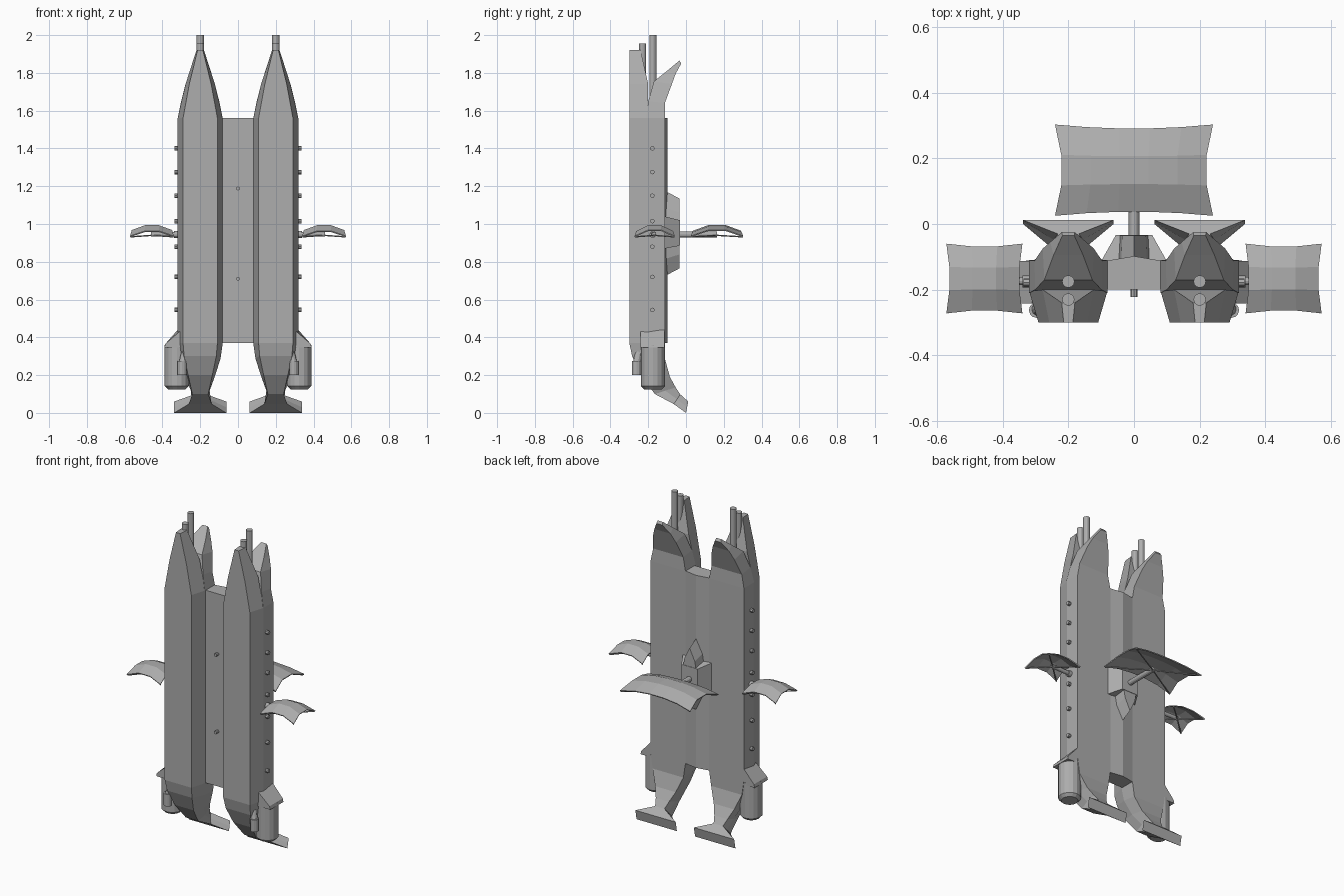
import bpy, bmesh, math
from mathutils import Vector

if "Cube" in bpy.data.objects:
    bpy.data.objects.remove(bpy.data.objects["Cube"])

grey = bpy.data.materials.new("hull_grey")
grey.diffuse_color = (0.42, 0.42, 0.42, 1)
grey.use_nodes = True
grey.node_tree.nodes["Principled BSDF"].inputs["Base Color"].default_value = grey.diffuse_color


def finish(name, bm, mirror=False):
    bmesh.ops.recalc_face_normals(bm, faces=bm.faces)
    me = bpy.data.meshes.new(name)
    bm.to_mesh(me)
    bm.free()
    me.materials.append(grey)
    ob = bpy.data.objects.new(name, me)
    bpy.context.collection.objects.link(ob)
    if mirror:
        ob.modifiers.new("mirror", 'MIRROR').use_axis[0] = True
    return ob


def loft(name, rings, mirror=False):
    """Skin a list of equal-length rings and cap both ends."""
    bm = bmesh.new()
    vs = [[bm.verts.new(p) for p in r] for r in rings]
    n = len(vs[0])
    for a, b in zip(vs, vs[1:]):
        for i in range(n):
            j = (i + 1) % n
            bm.faces.new((a[i], a[j], b[j], b[i]))
    bm.faces.new(vs[0])
    bm.faces.new(vs[-1])
    return finish(name, bm, mirror)


def six(front, back, wf, w, wb, cx=0.2):
    """Six-sided section between a front and a back (y, z) point."""
    mid = [(a + b) / 2 for a, b in zip(front, back)]
    return [(cx - wf, *front), (cx + wf, *front), (cx + w, *mid),
            (cx + wb, *back), (cx - wb, *back), (cx - w, *mid)]


def four(front, back, wf, wb, cx=0.2):
    return [(cx - wf, *front), (cx + wf, *front), (cx + wb, *back), (cx - wb, *back)]


def rod(name, a, b, r, mirror=False, n=12, chamfer=0):
    """Cylinder from a to b, optionally narrowed at the b end."""
    a, b = Vector(a), Vector(b)
    d = (b - a).normalized()
    q = d.to_track_quat('Z', 'Y')

    def ring(c, rr):
        return [c + q @ Vector((rr * math.cos(2 * math.pi * i / n),
                                rr * math.sin(2 * math.pi * i / n), 0)) for i in range(n)]
    rings = [ring(a, r), ring(b - d * chamfer, r)]
    if chamfer:
        rings.append(ring(b, r - chamfer))
    return loft(name, rings, mirror)


# twin hulls
loft("hull", [six((-0.3, z), (-0.11, z), 0.091, 0.119, 0.119) for z in (0.37, 1.56)], True)

# nose: front petal
loft("nose_front_petal", [
    four((-0.3, 1.56), (-0.205, 1.56), 0.091, 0.119),
    four((-0.3, 1.74), (-0.2, 1.74), 0.058, 0.078),
    four((-0.3, 1.92), (-0.24, 1.92), 0.014, 0.02)], True)

# nose: rear petal curling backwards
loft("nose_rear_petal", [
    four((-0.21, 1.56), (-0.11, 1.56), 0.119, 0.119),
    four((-0.2, 1.65), (-0.112, 1.64), 0.101, 0.103),
    four((-0.17, 1.755), (-0.075, 1.74), 0.073, 0.078),
    four((-0.095, 1.815), (-0.055, 1.795), 0.045, 0.055),
    four((-0.035, 1.865), (-0.025, 1.85), 0.018, 0.02)], True)

# nose antennas
rod("tall_antenna", (0.2, -0.175, 1.56), (0.2, -0.175, 2.0), 0.019, True)
rod("short_antenna", (0.2, -0.23, 1.56), (0.2, -0.23, 1.955), 0.019, True)

# legs curving back and flaring into feet
loft("leg_and_foot", [
    six((-0.3, 0.37), (-0.11, 0.37), 0.091, 0.119, 0.119),
    six((-0.285, 0.3), (-0.11, 0.28), 0.085, 0.108, 0.105),
    six((-0.24, 0.2), (-0.085, 0.19), 0.064, 0.078, 0.07),
    six((-0.165, 0.1), (-0.055, 0.135), 0.042, 0.05, 0.045),
    six((-0.065, 0.047), (-0.03, 0.098), 0.06, 0.045, 0.032),
    six((0.0, 0.0), (0.012, 0.06), 0.138, 0.138, 0.138)], True)

# plate joining the hulls, with a ridge at the back
loft("centre_plate", [[(-0.09, -0.2, z), (0.09, -0.2, z), (0.09, -0.113, z),
                       (0, -0.098, z), (-0.09, -0.113, z)] for z in (0.37, 1.56)])

# bolts on the plate front and along the hull sides
for z in (0.71, 1.188):
    rod("plate_bolt", (0, -0.17, z), (0, -0.222, z), 0.01, n=8)
for z in (0.545, 0.72, 0.88, 1.015, 1.15, 1.275, 1.4):
    rod("side_bolt", (0.3, -0.178, z), (0.337, -0.178, z), 0.012, True, n=8)


# rear pod: a lens-shaped spine with a wedge block across it
def lens(w, h, y):
    return [(x * w, y, 0.95 + z * h) for x, z in
            ((0, 1), (0.65, 0.6), (1, 0), (0.65, -0.6), (0, -1),
             (-0.65, -0.6), (-1, 0), (-0.65, 0.6))]


loft("pod_spine", [lens(0.06, 0.225, -0.11), lens(0.055, 0.185, -0.035)])
loft("pod_block", [[(-w, y, a), (w, y, a), (w, y, b), (-w, y, b)]
                   for w, y, a, b in ((0.1, -0.113, 0.87, 1.04), (0.055, -0.033, 0.885, 1.02))])


def canopy(name, cx, cy, hx, hy, nx, ny, mirror=False):
    """Thin domed sail with pinched edges and cross wires below."""
    def point(i, j):
        u, v = 2 * i / nx - 1, 2 * j / ny - 1
        x = cx + hx * u * (1 - 0.09 * (1 - v * v))
        y = cy + hy * v * (1 - 0.09 * (1 - u * u))
        return (x, y, 0.997 - 0.028 * abs(u) ** 2.4 - 0.035 * v * v)
    bm = bmesh.new()
    g = [[bm.verts.new(point(i, j)) for j in range(ny + 1)] for i in range(nx + 1)]
    for i in range(nx):
        for j in range(ny):
            bm.faces.new((g[i][j], g[i + 1][j], g[i + 1][j + 1], g[i][j + 1]))
    bm.normal_update()
    ob = finish(name, bm, mirror)
    m = ob.modifiers.new("thickness", 'SOLIDIFY')
    m.thickness, m.offset = 0.006, 0
    for sx in (-1, 1):
        for sy in (-1, 1):
            rod(name + "_wire", (cx, cy, 0.94), (cx + sx * hx * 0.98, cy + sy * hy * 0.98, 0.932),
                0.004, mirror, n=6)


# side and rear sails on their booms
canopy("side_sail", 0.4555, -0.166, 0.115, 0.105, 3, 3, True)
rod("side_boom", (0.3, -0.175, 0.945), (0.46, -0.17, 0.945), 0.012, True)
rod("side_boom_socket", (0.3, -0.175, 0.945), (0.34, -0.175, 0.945), 0.018, True)
canopy("rear_sail", 0, 0.164, 0.24, 0.138, 5, 3)
rod("rear_boom", (0, -0.11, 0.945), (0, 0.165, 0.945), 0.016)

# boosters with sloped fairings
rod("booster", (0.324, -0.175, 0.36), (0.324, -0.175, 0.125), 0.064, True, n=16, chamfer=0.017)
loft("booster_fairing", [[(0.29, y, 0.345), (0.39, y, 0.345), (0.385, y, 0.365), (0.31, y, t), (0.29, y, t)]
                         for y, t in ((-0.242, 0.43), (-0.113, 0.45))], True)
rod("small_thruster", (0.296, -0.262, 0.275), (0.296, -0.262, 0.2), 0.024, True)
rod("small_thruster_cap", (0.28, -0.25, 0.32), (0.292, -0.26, 0.27), 0.02, True)
